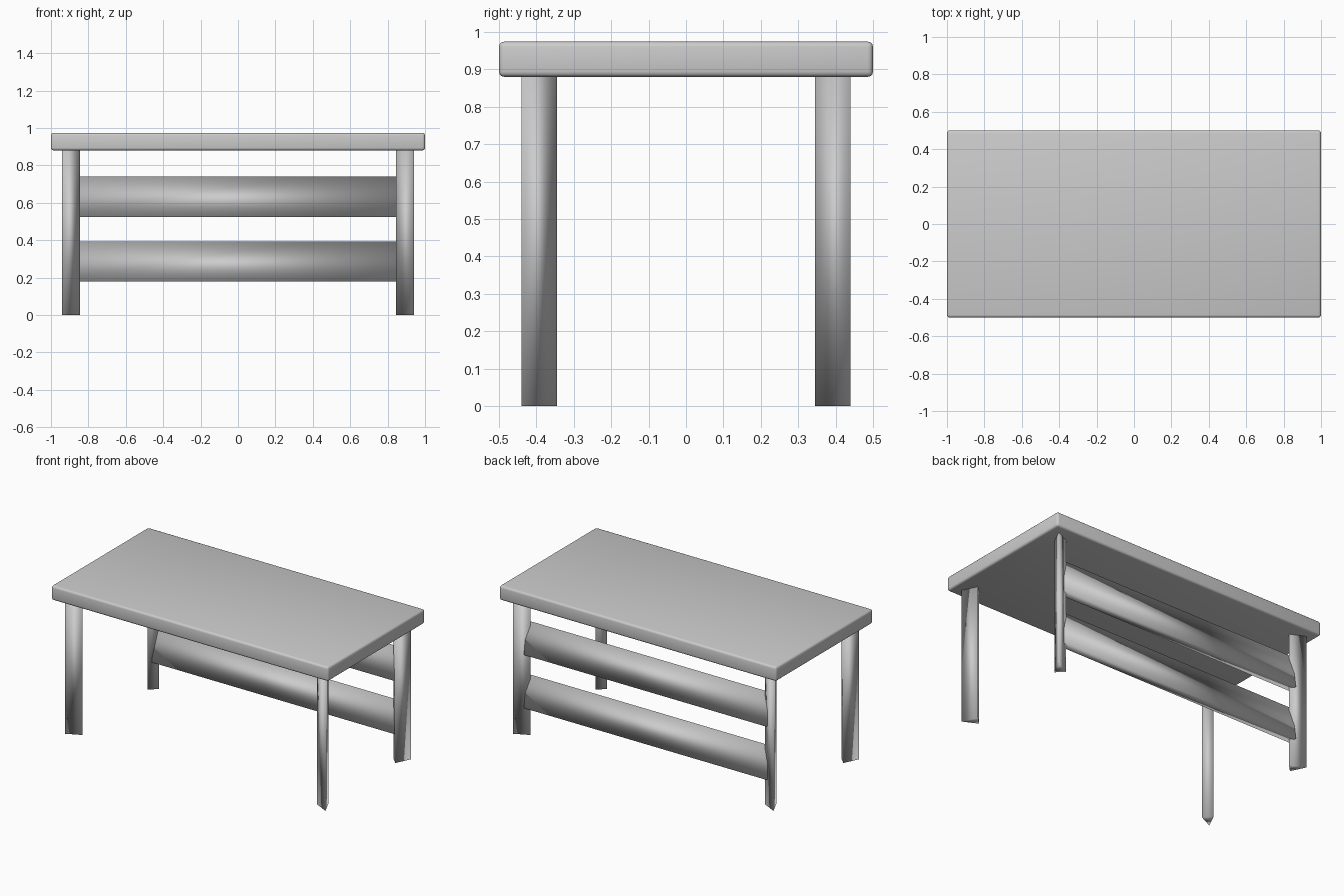
import bpy, bmesh

if "Cube" in bpy.data.objects:
    bpy.data.objects.remove(bpy.data.objects["Cube"])


def prism(name, ring_a, ring_b):
    """Closed prism between two matching end outlines."""
    bm = bmesh.new()
    a = [bm.verts.new(p) for p in ring_a]
    b = [bm.verts.new(p) for p in ring_b]
    n = len(a)
    bm.faces.new(a)
    bm.faces.new(b)
    for i in range(n):
        j = (i + 1) % n
        bm.faces.new((a[i], a[j], b[j], b[i]))
    bmesh.ops.recalc_face_normals(bm, faces=bm.faces)
    for f in bm.faces:
        f.smooth = True
    mesh = bpy.data.meshes.new(name)
    bm.to_mesh(mesh)
    bm.free()
    obj = bpy.data.objects.new(name, mesh)
    bpy.context.collection.objects.link(obj)
    return obj


# table top with softly rounded edges
outline = [(-1, -0.5), (1, -0.5), (1, 0.5), (-1, 0.5)]
top = prism("table_top", [(x, y, 0.88) for x, y in outline],
            [(x, y, 0.974) for x, y in outline])
bevel = top.modifiers.new("rounded_edges", 'BEVEL')
bevel.width = 0.014
bevel.segments = 3

# wedge-shaped legs, sharp edge facing outward at each corner
wedge = [(0.94, 0.44), (0.845, 0.394), (0.894, 0.345)]
for side, sx in (("left", -1), ("right", 1)):
    for end, sy in (("front", -1), ("back", 1)):
        prism(f"{end}_{side}_leg", [(sx * x, sy * y, 0) for x, y in wedge],
              [(sx * x, sy * y, 0.885) for x, y in wedge])

# tapered slats joining the two back legs
for name, z0, z1 in (("lower_back_slat", 0.178, 0.392),
                     ("upper_back_slat", 0.525, 0.74)):
    section = [(0.36, z0), (0.422, z0), (0.391, z1)]
    prism(name, [(-0.875, y, z) for y, z in section],
          [(0.875, y, z) for y, z in section])
